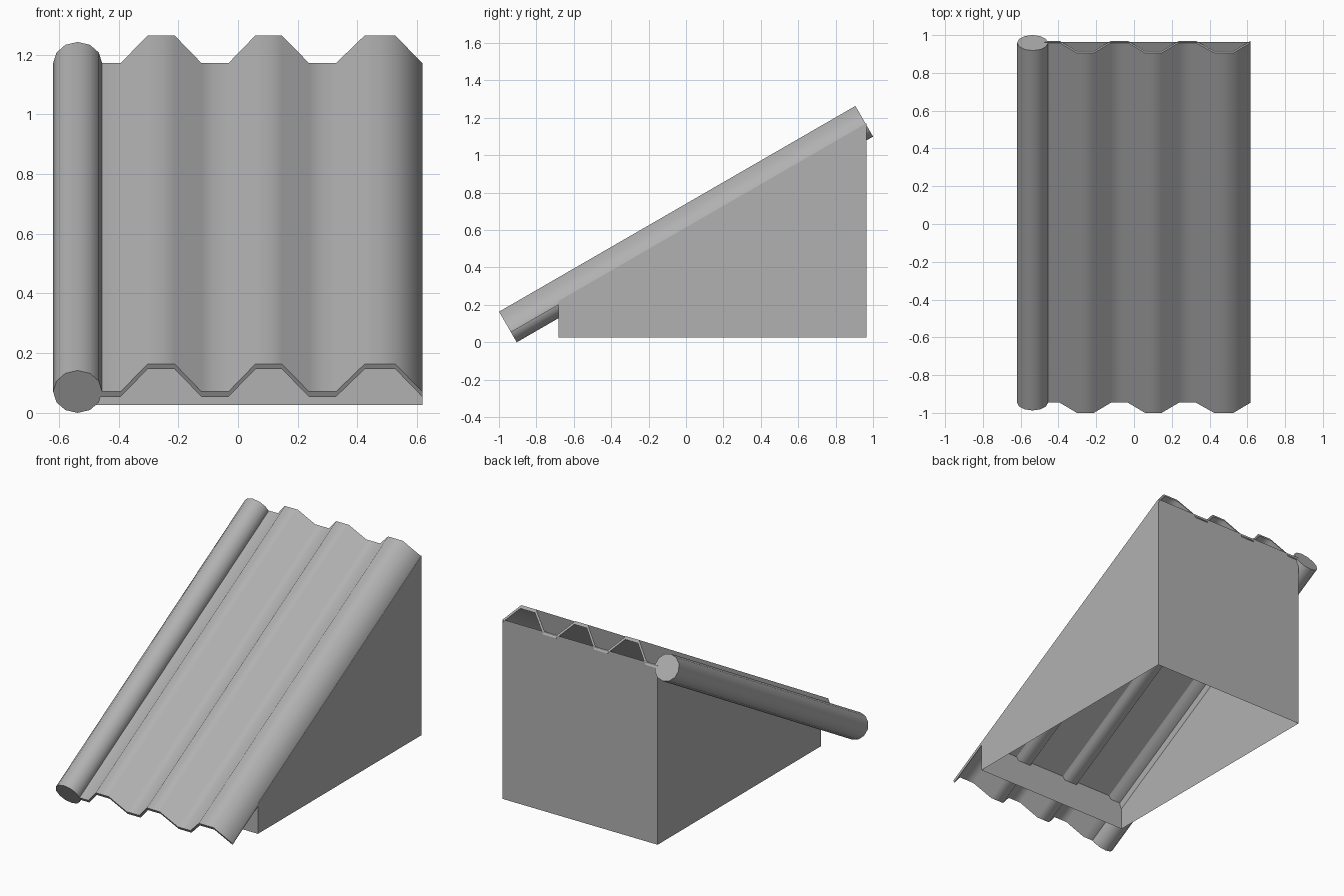
import bpy
from math import sin, cos, tan, pi, radians

if "Cube" in bpy.data.objects:
    bpy.data.objects.remove(bpy.data.objects["Cube"])

SLOPE = radians(30)
LENGTH = 2.2
Y0, Z0 = -0.946, 0.071      # low end of the valley line
THICK = 0.02
LEFT, RIGHT = -0.475, 0.617

grey = bpy.data.materials.new("dark_grey")
grey.diffuse_color = (0.44, 0.44, 0.44, 1)
grey.use_nodes = True
grey.node_tree.nodes["Principled BSDF"].inputs["Base Color"].default_value = grey.diffuse_color


def on_slope(x, s, n):
    """x across, s up the slope, n away from the slope."""
    return (x, Y0 + s * cos(SLOPE) - n * sin(SLOPE), Z0 + s * sin(SLOPE) + n * cos(SLOPE))


def make(name, verts, faces, smooth=False):
    mesh = bpy.data.meshes.new(name)
    mesh.from_pydata(verts, [], faces)
    mesh.materials.append(grey)
    obj = bpy.data.objects.new(name, mesh)
    bpy.context.collection.objects.link(obj)
    if smooth:
        bpy.ops.object.select_all(action='DESELECT')
        obj.select_set(True)
        bpy.context.view_layer.objects.active = obj
        bpy.ops.object.shade_smooth_by_angle(angle=radians(60))
    return obj


def sloped_prism(name, profile, caps):
    """Runs a counter-clockwise (x, n) outline up the slope."""
    k = len(profile)
    verts = [on_slope(x, s, n) for s in (0, LENGTH) for x, n in profile]
    faces = [(i, (i + 1) % k, (i + 1) % k + k, i + k) for i in range(k)]
    for c in caps:
        faces += [tuple(reversed(c)), tuple(i + k for i in c)]
    # walls and caps are wound the same way, then turned outward
    faces = [f[::-1] for f in faces[k:]] and faces[:k] + [f[::-1] for f in faces[k:]]
    return make(name, verts, faces, True)


# corrugated sheet: three ridges, with thickness
H = 0.107
top = [(LEFT, 0), (-0.393, 0), (-0.303, H), (-0.212, H), (-0.122, 0), (-0.032, 0),
       (0.058, H), (0.147, H), (0.238, 0), (0.328, 0), (0.424, H), (0.527, H), (RIGHT, 0)]
m = len(top)
outline = [(x, n - THICK) for x, n in top] + top[::-1]
sloped_prism("corrugated_sheet", outline,
             [(i, i + 1, 2 * m - 2 - i, 2 * m - 1 - i) for i in range(m - 1)])

# round side rail
R = 0.082
circle = [(-0.537 + R * cos(i * pi / 6), R * sin(i * pi / 6)) for i in range(12)]
sloped_prism("side_rail", circle, [range(12)])

# base: four thin walls and a sloping deck just under the valleys' top, open below
FRONT, BACK, FLOOR = -0.682, 0.964, 0.027


def deck_height(y):
    return Z0 + (y - Y0) * tan(SLOPE) - 0.003


right = RIGHT + 0.001
corners = [(LEFT, FRONT), (right, FRONT), (right, BACK), (LEFT, BACK)]
verts = [(x, y, FLOOR) for x, y in corners] + [(x, y, deck_height(y)) for x, y in corners]
walls = [(i, (i + 1) % 4, (i + 1) % 4 + 4, i + 4) for i in range(4)]
make("base", verts, walls + [(4, 5, 6, 7)])
